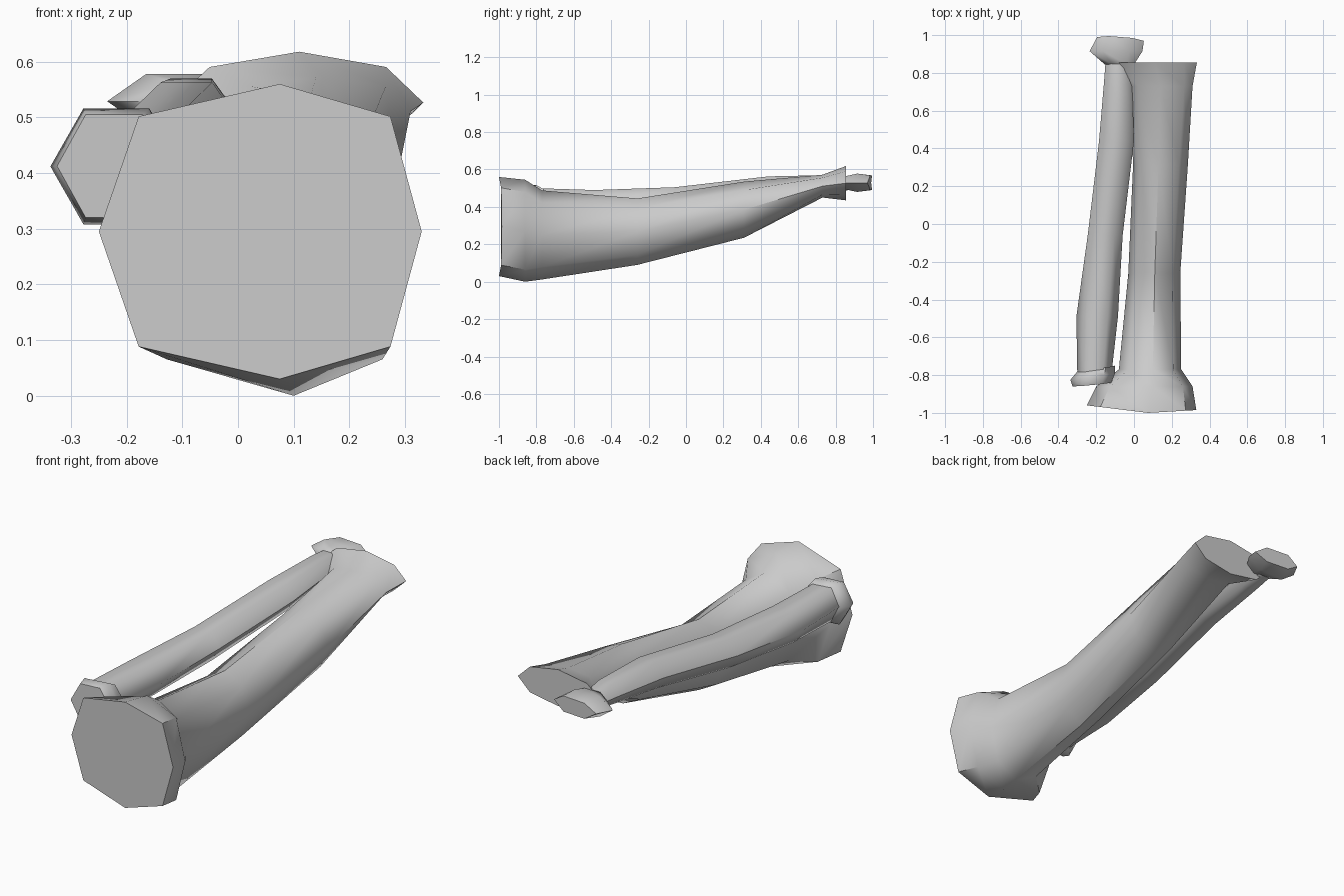
import bpy, bmesh
from math import sin, cos, pi, radians

if "Cube" in bpy.data.objects:
    bpy.data.objects.remove(bpy.data.objects["Cube"])


def ring(sides, x0, x1, z0, z1, yl, ym, yr, xm, fill):
    """Cross-section loop fitted to a box; the y position bends from left to right."""
    pts = []
    cx, cz = (x0 + x1) / 2, (z0 + z1) / 2
    xmid = cx if xm is None else xm
    for i in range(sides):
        a = 2 * pi * i / sides
        c, s = cos(a), sin(a)
        if sides == 8:
            if i % 2:
                c, s = (fill if c > 0 else -fill), (fill if s > 0 else -fill)
        else:
            s /= sin(pi / 3)
        x = xmid + c * ((x1 - xmid) if c > 0 else (xmid - x0))
        z = cz + s * (z1 - z0) / 2
        y = ym + abs(c) * ((yr if c > 0 else yl) - ym)
        pts.append((x, y, z))
    return pts


def loft(name, sides, sections, angle=50):
    bm = bmesh.new()
    loops = []
    for x0, x1, z0, z1, ys, xm, fill in sections:
        yl, ym, yr = ys if isinstance(ys, tuple) else (ys, ys, ys)
        loops.append([bm.verts.new(p) for p in
                      ring(sides, x0, x1, z0, z1, yl, ym, yr, xm, fill)])
    for a, b in zip(loops, loops[1:]):
        for i in range(sides):
            j = (i + 1) % sides
            bm.faces.new((a[i], a[j], b[j], b[i]))
    bm.faces.new(loops[0])
    bm.faces.new(loops[-1])
    bmesh.ops.recalc_face_normals(bm, faces=bm.faces)
    me = bpy.data.meshes.new(name)
    bm.to_mesh(me)
    bm.free()
    ob = bpy.data.objects.new(name, me)
    bpy.context.collection.objects.link(ob)
    bpy.ops.object.select_all(action='DESELECT')
    ob.select_set(True)
    bpy.context.view_layer.objects.active = ob
    bpy.ops.object.shade_smooth_by_angle(angle=radians(angle))
    return ob


# Large shin bone: wide knee head, tapering shaft, flared ankle end
# x min, x max, z min, z max, y (left, middle, right), middle x, corner fullness
loft("shin_bone", 8, [
    (-0.25, 0.33, 0.03, 0.56, (-0.96, -1.0, -0.985), 0.075, 0.78),
    (-0.20, 0.31, 0.00, 0.545, -0.86, 0.10, 0.76),
    (-0.08, 0.25, 0.012, 0.488, -0.77, 0.10, 0.72),
    (-0.03, 0.245, 0.09, 0.445, -0.26, 0.11, 0.70),
    (-0.005, 0.285, 0.235, 0.535, 0.31, 0.13, 0.70),
    (-0.02, 0.31, 0.45, 0.572, 0.73, 0.14, 0.74),
    (-0.12, 0.333, 0.435, 0.618, 0.855, 0.11, 0.70),
])

# Slim calf bone: six-sided shaft beside the shin
loft("calf_bone_shaft", 6, [
    (-0.30, -0.12, 0.33, 0.50, -0.80, None, 0),
    (-0.305, -0.085, 0.335, 0.49, -0.49, None, 0),
    (-0.245, -0.06, 0.36, 0.505, -0.06, None, 0),
    (-0.185, 0.0, 0.43, 0.563, 0.44, None, 0),
    (-0.158, -0.01, 0.468, 0.570, 0.76, None, 0),
    (-0.15, -0.03, 0.49, 0.560, 0.87, None, 0),
], 65)

# Knobbly ends of the calf bone
loft("calf_bone_head", 6, [
    (-0.325, -0.12, 0.32, 0.505, (-0.86, -0.855, -0.84), None, 0),
    (-0.337, -0.10, 0.308, 0.516, (-0.825, -0.81, -0.79), None, 0),
    (-0.295, -0.10, 0.33, 0.495, (-0.775, -0.77, -0.75), None, 0),
], 65)
loft("calf_bone_ankle", 6, [
    (-0.155, 0.0, 0.495, 0.562, 0.845, None, 0),
    (-0.235, 0.045, 0.48, 0.578, 0.915, None, 0),
    (-0.195, 0.052, 0.49, 0.568, (0.99, 1.0, 0.97), None, 0),
], 65)
